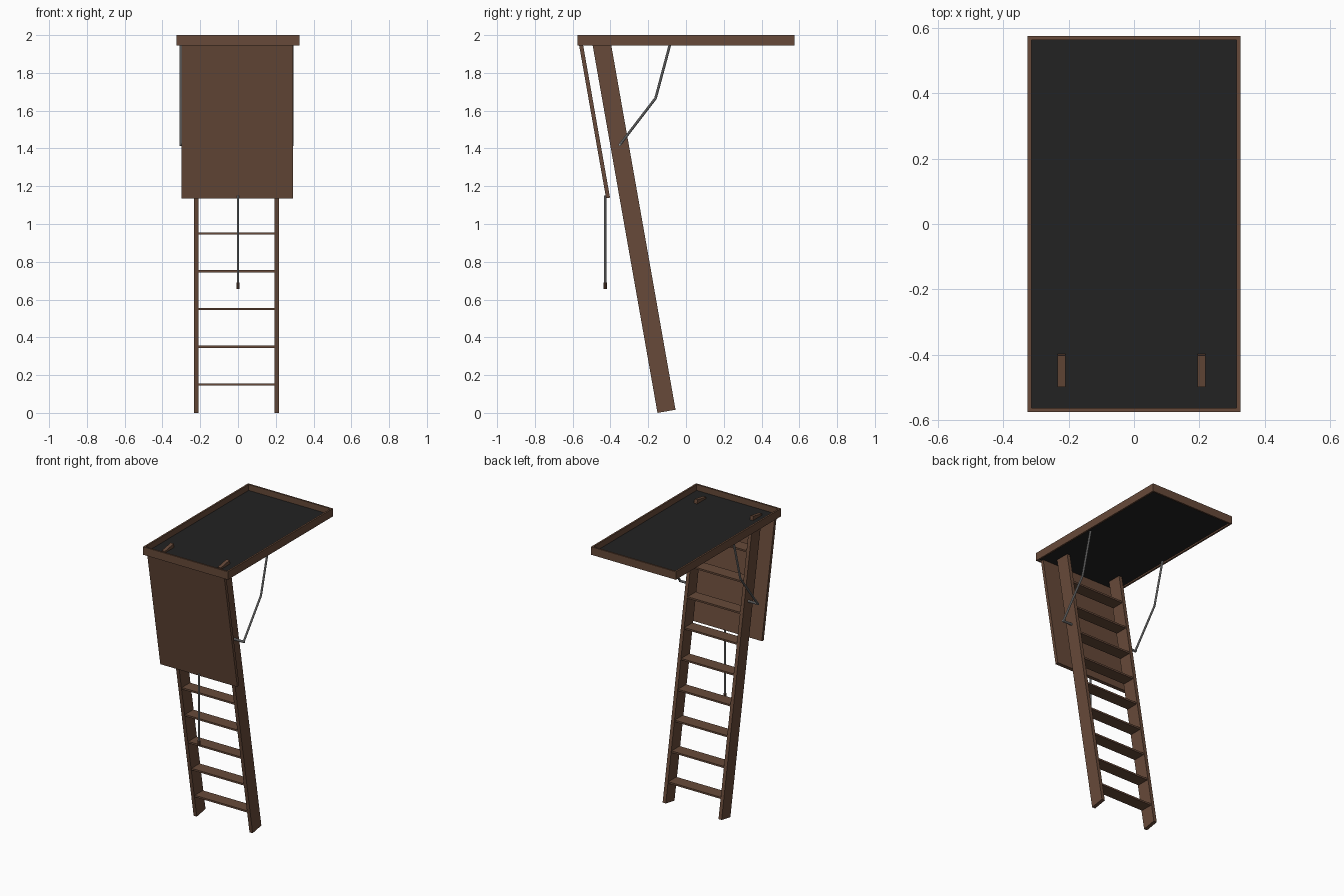
import bpy, bmesh, math
from mathutils import Vector

if "Cube" in bpy.data.objects:
    bpy.data.objects.remove(bpy.data.objects["Cube"])


def material(name, rgb):
    m = bpy.data.materials.new(name)
    m.diffuse_color = (*rgb, 1)
    m.use_nodes = True
    m.node_tree.nodes["Principled BSDF"].inputs["Base Color"].default_value = m.diffuse_color
    return m


WOOD = material("brown wood", (0.135, 0.068, 0.041))
BLACK = material("black panel", (0.016, 0.016, 0.016))
METAL = material("grey metal", (0.32, 0.32, 0.32))

TILT = math.radians(10)
ALONG = Vector((-math.sin(TILT), math.cos(TILT)))   # up the slope, in (y, z)
ACROSS = Vector((math.cos(TILT), math.sin(TILT)))   # through the thickness
CX = -0.008                                         # ladder centre line


def finish(name, bm, mat):
    bmesh.ops.recalc_face_normals(bm, faces=bm.faces)
    me = bpy.data.meshes.new(name)
    bm.to_mesh(me)
    bm.free()
    me.materials.append(mat)
    ob = bpy.data.objects.new(name, me)
    bpy.context.collection.objects.link(ob)
    return ob


def prism(name, yz, x0, x1, mat):
    """Extrude a (y, z) profile from x0 to x1."""
    bm = bmesh.new()
    f = bm.faces.new([bm.verts.new((x0, p[0], p[1])) for p in yz])
    r = bmesh.ops.extrude_face_region(bm, geom=[f])
    vs = [v for v in r["geom"] if isinstance(v, bmesh.types.BMVert)]
    bmesh.ops.translate(bm, verts=vs, vec=(x1 - x0, 0, 0))
    return finish(name, bm, mat)


def box(name, x0, x1, y0, y1, z0, z1, mat):
    return prism(name, [(y0, z0), (y1, z0), (y1, z1), (y0, z1)], x0, x1, mat)


def plank(name, corner, length, thick, x0, x1, mat):
    """Tilted board starting at its lower front corner (y, z)."""
    c = Vector(corner)
    u, v = ALONG * length, ACROSS * thick
    return prism(name, [c, c + v, c + v + u, c + u], x0, x1, mat)


def rod(name, a, b, r, mat, sides=10):
    a, b = Vector(a), Vector(b)
    bm = bmesh.new()
    bmesh.ops.create_cone(bm, cap_ends=True, segments=sides,
                          radius1=r, radius2=r, depth=(b - a).length)
    bm.transform((b - a).to_track_quat('Z', 'Y').to_matrix().to_4x4())
    bmesh.ops.translate(bm, verts=bm.verts, vec=(a + b) / 2)
    return finish(name, bm, mat)


# ceiling frame and black board inside it
W, D, T, Z0, Z1 = 0.325, 0.575, 0.012, 1.945, 2.0
for s, side in ((-1, "left"), (1, "right")):
    xs = sorted((s * W, s * (W - T)))
    box(f"frame_{side}", *xs, -D, D, Z0, Z1, WOOD)
for s, side in ((-1, "front"), (1, "back")):
    ys = sorted((s * D, s * (D - T)))
    box(f"frame_{side}", -W + T, W - T, *ys, Z0, Z1, WOOD)
box("ceiling_board", -W + T, W - T, -D + T, D - T, 1.955, 1.959, BLACK)

# ladder stringers
for s, side in ((-1, "left"), (1, "right")):
    xs = sorted((CX + s * 0.202, CX + s * 0.226))
    plank(f"stringer_{side}", (-0.151, 0.0), 2.0, 0.097, *xs, WOOD)

# level treads following the slope
for i in range(9):
    z = 0.15 + 0.2 * i
    y = -0.1035 - math.tan(TILT) * (z - 0.0085)
    box(f"tread_{i + 1}", CX - 0.203, CX + 0.203, y - 0.044, y + 0.044,
        z - 0.006, z + 0.006, WOOD)

# hatch door hanging in front of the ladder
plank("hatch_door", (-0.423, 1.136), 0.825, 0.021, -0.299, 0.291, WOOD)

# pull rod with wooden grip
rod("pull_rod", (0, -0.428, 0.685), (0, -0.428, 1.15), 0.006, METAL)
rod("pull_grip", (0, -0.428, 0.655), (0, -0.428, 0.69), 0.009, WOOD)

# folding support arms on both sides
for s, side in ((-1, "left"), (1, "right")):
    x = CX + s * 0.296
    top, mid, low = (x, -0.083, 1.957), (x, -0.161, 1.666), (x, -0.35, 1.42)
    rod(f"upper_arm_{side}", top, mid, 0.007, METAL)
    rod(f"lower_arm_{side}", mid, low, 0.007, METAL)
    rod(f"arm_pin_{side}", (x + s * 0.006, -0.35, 1.42),
        (CX + s * 0.22, -0.35, 1.42), 0.008, METAL)
